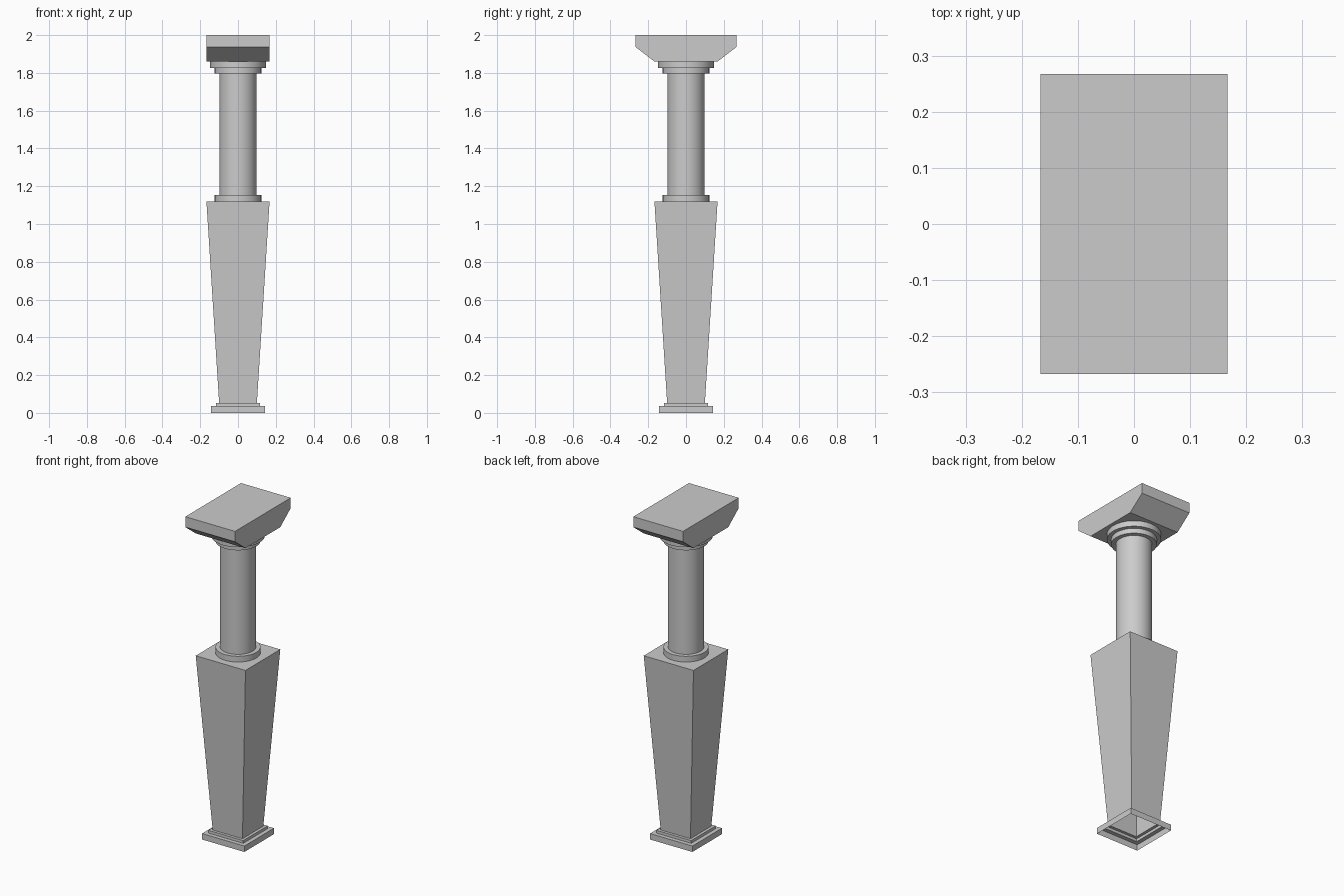
import bpy, bmesh
from math import cos, sin, tau

if "Cube" in bpy.data.objects:
    bpy.data.objects.remove(bpy.data.objects["Cube"])


def rect(hx, hy, z):
    return [(-hx, -hy, z), (hx, -hy, z), (hx, hy, z), (-hx, hy, z)]


def circle(r, z, n=32):
    return [(r * cos(tau * i / n), r * sin(tau * i / n), z) for i in range(n)]


def loft(name, sections, cap_bottom=False, cap_top=False, smooth=False):
    """Skin a stack of matching cross-sections, bottom to top."""
    bm = bmesh.new()
    rings = [[bm.verts.new(p) for p in s] for s in sections]
    n = len(rings[0])
    for a, b in zip(rings, rings[1:]):
        for i in range(n):
            j = (i + 1) % n
            bm.faces.new((a[i], a[j], b[j], b[i]))
    if cap_bottom:
        bm.faces.new(rings[0][::-1])
    if cap_top:
        bm.faces.new(rings[-1])
    mesh = bpy.data.meshes.new(name)
    bm.to_mesh(mesh)
    bm.free()
    obj = bpy.data.objects.new(name, mesh)
    bpy.context.collection.objects.link(obj)
    if smooth:
        bpy.context.view_layer.objects.active = obj
        obj.select_set(True)
        bpy.ops.object.shade_smooth_by_angle(angle=0.6)
        obj.select_set(False)
    return obj


# Stepped plinth and flaring square pedestal: hollow, open underneath
pedestal = [(0.142, 0), (0.142, 0.036), (0.117, 0.036), (0.117, 0.053),
            (0.1, 0.053), (0.167, 1.118)]
loft("pedestal", [rect(h, h, z) for h, z in pedestal], cap_top=True)

# Round shaft with a foot collar and two stepped rings under the capital
shaft = [(0.124, 1.118), (0.124, 1.153), (0.099, 1.153), (0.099, 1.796),
         (0.124, 1.796), (0.124, 1.826), (0.147, 1.826), (0.147, 1.86)]
loft("round_shaft", [circle(r, z) for r, z in shaft], smooth=True)

# Capital block flaring out to front and back only
capital = [(0.167, 1.86), (0.267, 1.937), (0.267, 2.0)]
loft("capital", [rect(0.167, hy, z) for hy, z in capital],
     cap_bottom=True, cap_top=True)
